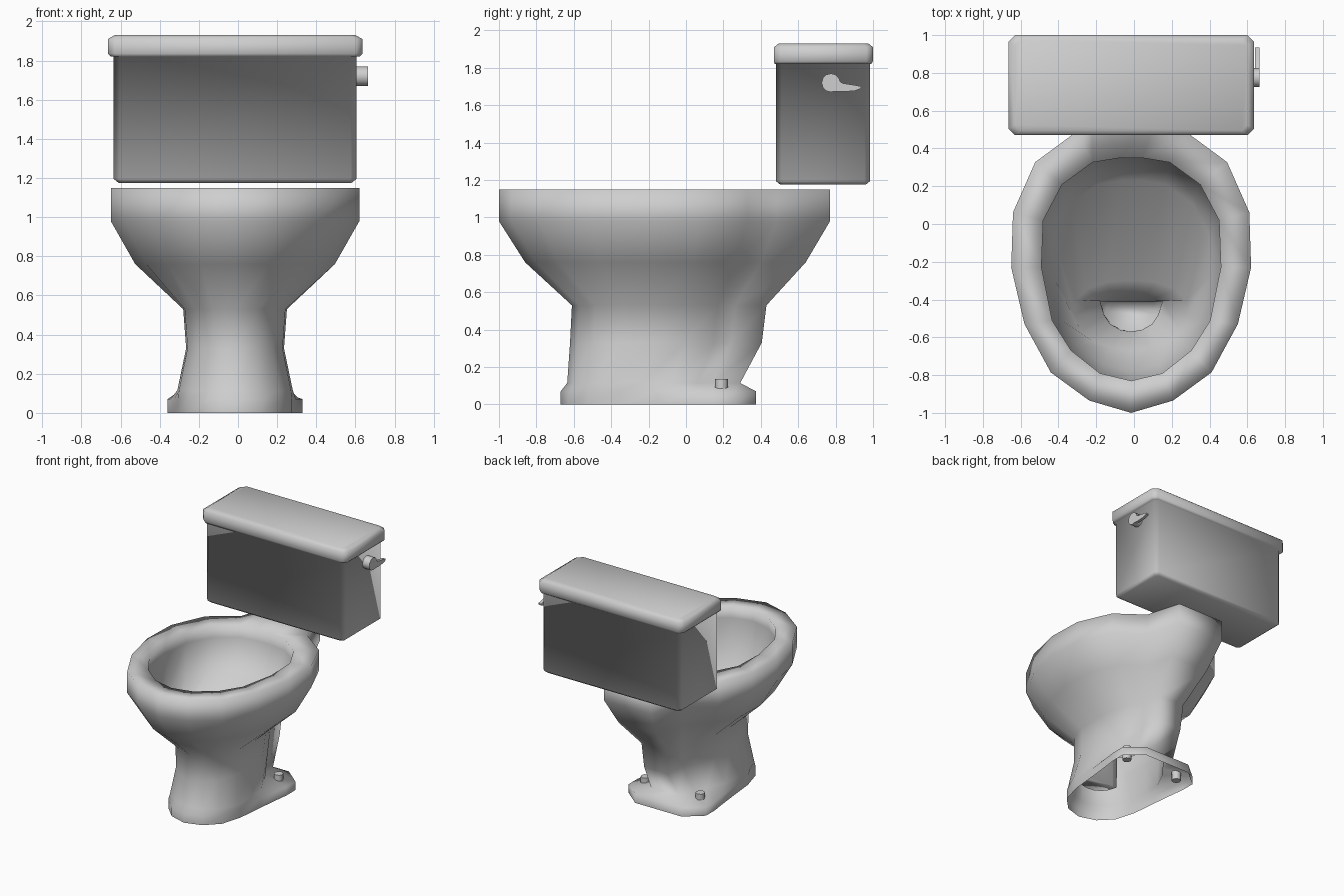
import bpy
import bmesh
import math

cube = bpy.data.objects.get("Cube")
if cube:
    bpy.data.objects.remove(cube, do_unlink=True)

CX = -0.015  # centre line of the fixture

porcelain = bpy.data.materials.new("grey_porcelain")
porcelain.use_nodes = True
GREY = (0.62, 0.62, 0.62, 1)
porcelain.diffuse_color = GREY
porcelain.node_tree.nodes["Principled BSDF"].inputs["Base Color"].default_value = GREY


def loft(name, rings, cap_start=False, cap_end=False):
    """Skin a stack of equal-length point rings into a smooth object."""
    bm = bmesh.new()
    rows = [[bm.verts.new(p) for p in ring] for ring in rings]
    n = len(rows[0])
    for a, b in zip(rows, rows[1:]):
        for i in range(n):
            j = (i + 1) % n
            bm.faces.new((a[i], a[j], b[j], b[i]))
    if cap_start:
        bm.faces.new(rows[0][::-1])
    if cap_end:
        bm.faces.new(rows[-1])
    for f in bm.faces:
        f.smooth = True
    mesh = bpy.data.meshes.new(name)
    bm.to_mesh(mesh)
    bm.free()
    mesh.materials.append(porcelain)
    obj = bpy.data.objects.new(name, mesh)
    bpy.context.scene.collection.objects.link(obj)
    return obj


def outline(shape, half_width, front, back, z):
    """Scale a half outline (front to back) and mirror it into a closed ring."""
    us, vs = shape
    half = [(u * half_width, front + v * (back - front)) for u, v in zip(us, vs)]
    ring = half + [(-x, y) for x, y in half[:0:-1]]
    return [(CX + x, y, z) for x, y in ring]


# Half outlines: widths and front-to-back positions
EGG_V = (0, .037, .121, .266, .435, .6, .75, .84, 1)
RIM = ((0, .35, .67, .89, 1, .985, .8, .46, .33), EGG_V)
COLUMN = ((0, .42, .77, .97, 1, .95, .72, .5, .42), EGG_V)
FOOT = ((0, .4, .7, .84, .9, .96, 1, 1, .6), (0, .04, .14, .3, .5, .68, .78, .89, 1))
BASIN = ((0, .35, .67, .88, 1, .98, .77, .43, .12), (0, .034, .136, .27, .51, .72, .88, .98, 1))
DRAIN = ((0, .35, .67, .87, 1, .75, .5, .3, .1), (0, .06, .25, .56, 1, 1, 1, 1, 1))

# Bowl: up the outside, over the rim, down the inside to the drain
loft("bowl", [outline(*r) for r in (
    (FOOT, .345, -.67, .375, 0),
    (FOOT, .345, -.67, .375, .07),
    (COLUMN, .295, -.635, .29, .115),
    (COLUMN, .25, -.62, .405, .33),
    (COLUMN, .265, -.61, .43, .53),
    (RIM, .51, -.86, .64, .76),
    (RIM, .635, -1, .77, .98),
    (RIM, .635, -1, .77, 1.15),
    (BASIN, .475, -.83, .35, 1.15),
    (BASIN, .48, -.835, .355, 1.06),
    (BASIN, .42, -.78, .23, .84),
    (BASIN, .3, -.67, -.3, .66),
    (DRAIN, .165, -.57, -.41, .54),
    (DRAIN, .16, -.565, -.415, .2),
)], cap_end=True)


def chamfered_box_ring(half_x, front, back, z, cut):
    """Rectangle with clipped corners, counter-clockwise from above."""
    hx = half_x
    pts = ((-hx + cut, front), (hx - cut, front), (hx, front + cut), (hx, back - cut),
           (hx - cut, back), (-hx + cut, back), (-hx, back - cut), (-hx, front + cut))
    return [(CX + x, y, z) for x, y in pts]


# Tank with its overhanging lid
loft("tank", [chamfered_box_ring(*r) for r in (
    (.595, .505, .96, 1.175, .02),
    (.62, .48, .985, 1.195, .03),
    (.62, .48, .985, 1.82, .03),
    (.635, .475, .99, 1.82, .03),
    (.65, .47, 1, 1.835, .035),
    (.65, .47, 1, 1.91, .035),
    (.615, .495, .975, 1.93, .03),
)], cap_start=True, cap_end=True)


def cylinder(name, centre, radius, depth, axis, sides):
    """Capped cylinder along x or z."""
    rings = []
    for d in (-depth / 2, depth / 2):
        ring = []
        for i in range(sides):
            t = math.tau * i / sides
            a, b = radius * math.cos(t), radius * math.sin(t)
            off = (d, a, b) if axis == "x" else (a, b, d)
            ring.append([c + o for c, o in zip(centre, off)])
        rings.append(ring)
    obj = loft(name, rings, True, True)
    sharpen(obj)
    return obj


def sharpen(obj):
    bpy.ops.object.select_all(action="DESELECT")
    obj.select_set(True)
    bpy.context.view_layer.objects.active = obj
    bpy.ops.object.shade_smooth_by_angle(angle=math.radians(50))


# Floor bolts either side of the foot
for side, label in ((1, "left"), (-1, "right")):
    cylinder(f"floor_bolt_{label}", (CX + side * .245, .19, .08), .035, .11, "z", 8)

# Flush handle: round pivot and tapering lever
cylinder("handle_pivot", (.632, .775, 1.72), .05, .066, "x", 12)
lever_rings = []
for y, z, h in ((.775, 1.715, .04), (.84, 1.695, .022), (.9, 1.692, .016), (.935, 1.695, .006)):
    lever_rings.append([(.64, y, z - h), (.64, y, z + h), (.665, y, z + h), (.665, y, z - h)])
sharpen(loft("handle_lever", lever_rings, True, True))
